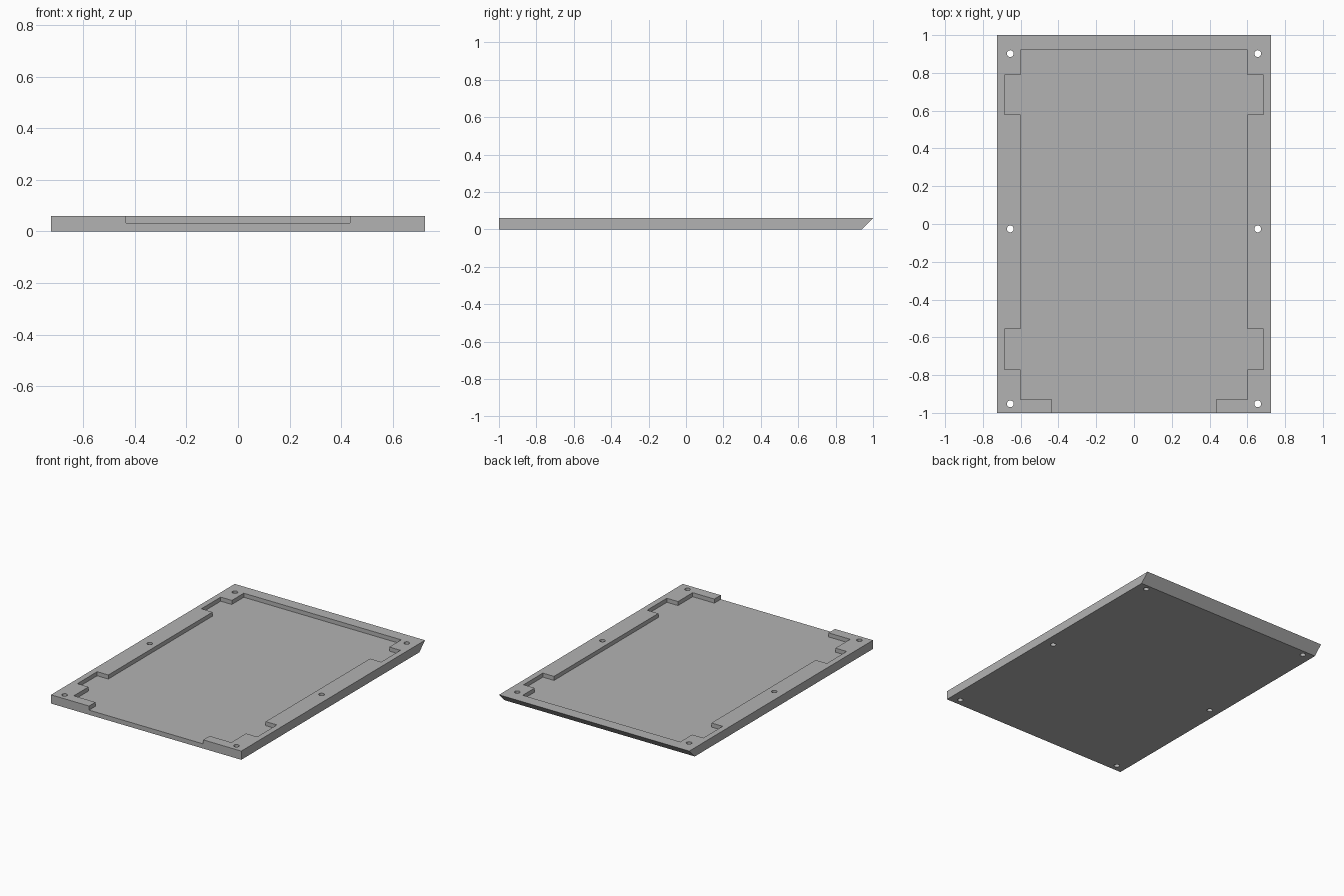
import bpy
import bmesh
from mathutils import Matrix, Vector

HEIGHT = 0.06
FLOOR = 0.032
HALF_WIDTH = 0.725

cube = bpy.data.objects.get("Cube")
if cube:
    bpy.data.objects.remove(cube, do_unlink=True)

grey = bpy.data.materials.new("plain grey")
grey.use_nodes = True
colour = (0.448, 0.448, 0.448, 1)
grey.diffuse_color = colour
grey.node_tree.nodes["Principled BSDF"].inputs["Base Color"].default_value = colour


def make_object(name, bm):
    bmesh.ops.recalc_face_normals(bm, faces=bm.faces)
    mesh = bpy.data.meshes.new(name)
    bm.to_mesh(mesh)
    bm.free()
    mesh.materials.append(grey)
    obj = bpy.data.objects.new(name, mesh)
    bpy.context.collection.objects.link(obj)
    return obj


def prism(name, points, depth):
    """Extrude a flat outline along the depth vector."""
    bm = bmesh.new()
    face = bm.faces.new([bm.verts.new(p) for p in points])
    new = bmesh.ops.extrude_face_region(bm, geom=[face])["geom"]
    verts = [v for v in new if isinstance(v, bmesh.types.BMVert)]
    bmesh.ops.translate(bm, verts=verts, vec=Vector(depth))
    return make_object(name, bm)


# Base plate: side profile with an undercut back edge
side = [(-1, 0), (0.94, 0), (1, HEIGHT), (-1, HEIGHT)]
plate = prism("tray_plate", [(-HALF_WIDTH, y, z) for y, z in side],
              (2 * HALF_WIDTH, 0, 0))

# Recess outline: front opening, side pockets, straight back; mirrored in x
half = [(0.435, -1.1), (0.435, -0.93), (0.60, -0.93),
        (0.60, -0.77), (0.685, -0.77), (0.685, -0.555), (0.60, -0.555),
        (0.60, 0.58), (0.685, 0.58), (0.685, 0.79), (0.60, 0.79), (0.60, 0.92)]
outline = half + [(-x, y) for x, y in reversed(half)]
recess = prism("recess_cutter", [(x, y, FLOOR) for x, y in outline], (0, 0, 0.1))

# Six screw holes along the side rims
bm = bmesh.new()
for x in (-0.655, 0.655):
    for y in (-0.952, -0.026, 0.902):
        bmesh.ops.create_cone(bm, cap_ends=True, segments=32, radius1=0.018,
                              radius2=0.018, depth=0.3,
                              matrix=Matrix.Translation((x, y, 0)))
holes = make_object("hole_cutter", bm)

# Cut the plate, then bake the result and drop the cutters
for cutter in (recess, holes):
    cut = plate.modifiers.new(cutter.name, "BOOLEAN")
    cut.operation = "DIFFERENCE"
    cut.solver = "EXACT"
    cut.object = cutter
    cutter.hide_render = True

bpy.context.view_layer.update()
graph = bpy.context.evaluated_depsgraph_get()
baked = bpy.data.meshes.new_from_object(plate.evaluated_get(graph))
plate.modifiers.clear()
plate.data = baked
for cutter in (recess, holes):
    bpy.data.objects.remove(cutter, do_unlink=True)

# Smooth hole walls, sharp everywhere else
bpy.ops.object.select_all(action="DESELECT")
plate.select_set(True)
bpy.context.view_layer.objects.active = plate
bpy.ops.object.shade_smooth_by_angle()
